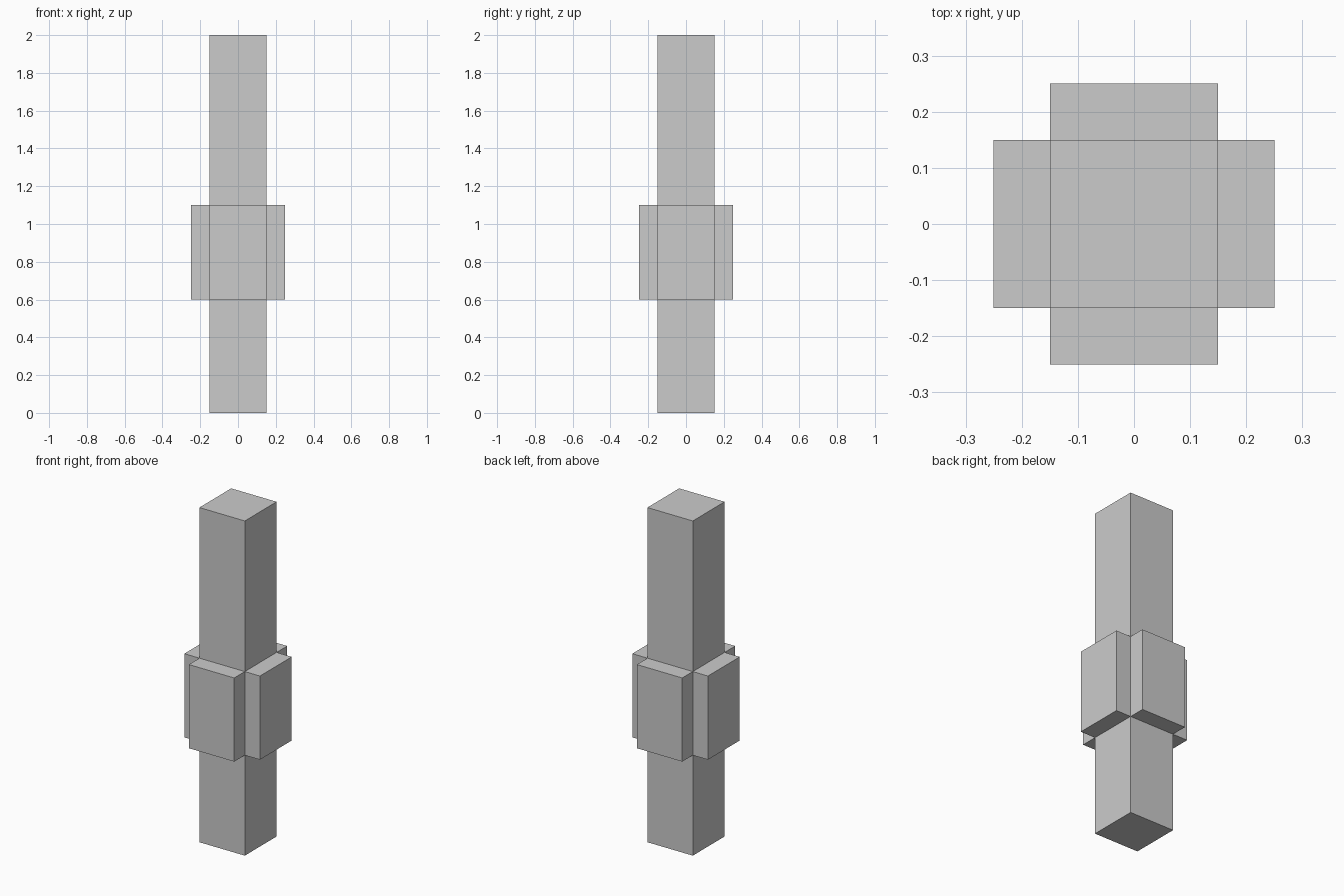
import bpy
import bmesh
from mathutils import Matrix, Vector

if "Cube" in bpy.data.objects:
    bpy.data.objects.remove(bpy.data.objects["Cube"])

WIDTH, HEIGHT = 0.30, 2.0
PAD_BOTTOM, PAD_TOP, PAD_DEPTH = 0.60, 1.10, 0.10

bm = bmesh.new()

# Square column standing on the ground
bmesh.ops.create_cube(bm, size=1.0, matrix=Matrix.Translation((0, 0, HEIGHT / 2))
                      @ Matrix.Diagonal((WIDTH, WIDTH, HEIGHT, 1)))

# Edge loops that bound the raised band
for z in (PAD_BOTTOM, PAD_TOP):
    bmesh.ops.bisect_plane(bm, geom=bm.verts[:] + bm.edges[:] + bm.faces[:],
                           plane_co=Vector((0, 0, z)), plane_no=Vector((0, 0, 1)))
bm.normal_update()

# Four raised pads, each side face of the band pushed straight out
band = [f for f in bm.faces if abs(f.normal.z) < 0.5
        and PAD_BOTTOM < f.calc_center_median().z < PAD_TOP]
pads = bmesh.ops.extrude_discrete_faces(bm, faces=band)["faces"]
for pad in pads:
    pad.normal_update()
    bmesh.ops.translate(bm, verts=pad.verts[:], vec=pad.normal * PAD_DEPTH)

mesh = bpy.data.meshes.new("padded_column")
bm.normal_update()
bm.to_mesh(mesh)
bm.free()
bpy.context.collection.objects.link(bpy.data.objects.new("padded_column", mesh))
